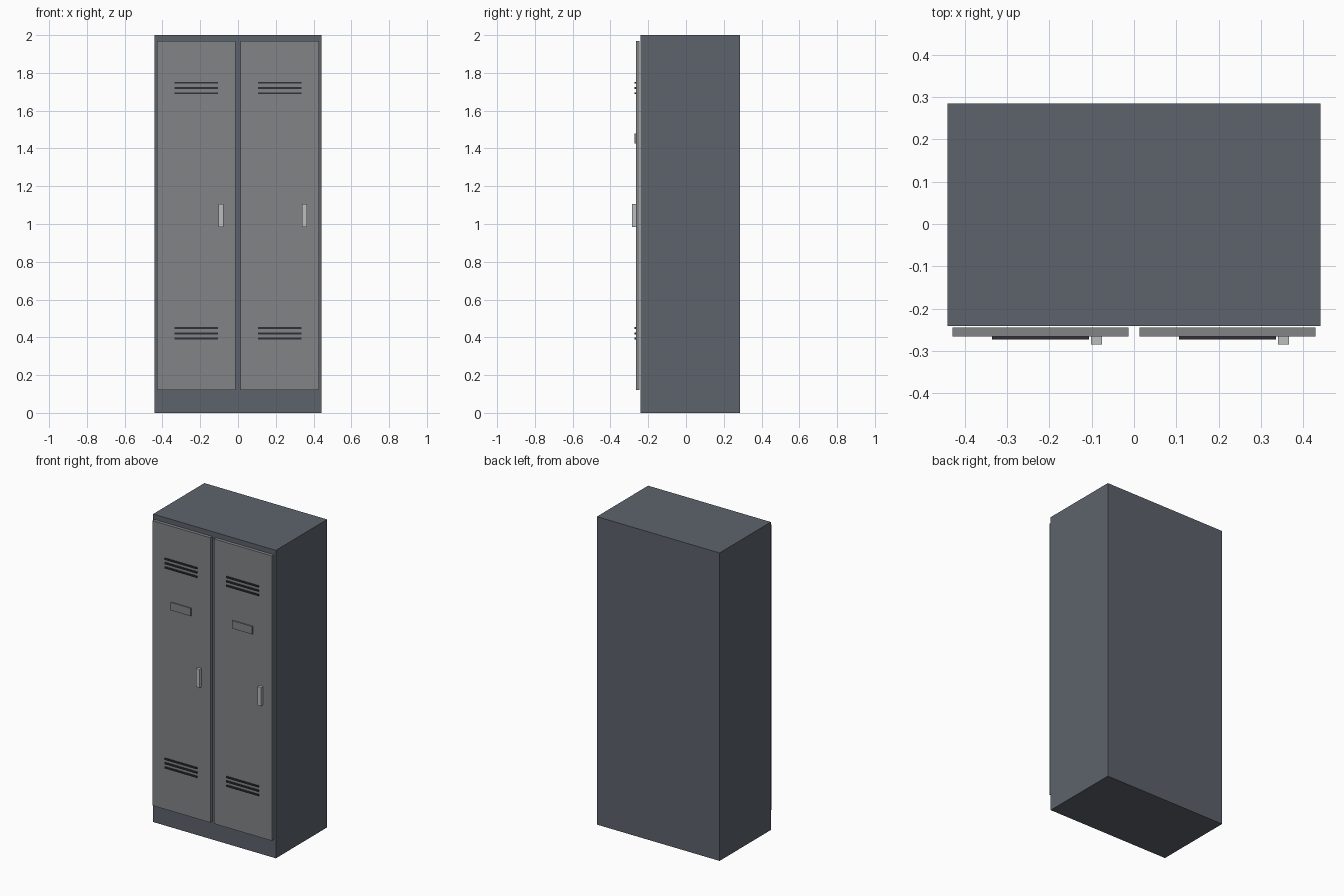
import bpy

if "Cube" in bpy.data.objects:
    bpy.data.objects.remove(bpy.data.objects["Cube"])


def material(name, rgb):
    m = bpy.data.materials.new(name)
    m.diffuse_color = (*rgb, 1)
    m.use_nodes = True
    m.node_tree.nodes["Principled BSDF"].inputs["Base Color"].default_value = m.diffuse_color
    return m


FRAME = material("dark_steel", (0.11, 0.125, 0.15))
DOOR = material("grey_steel", (0.22, 0.23, 0.24))
SLOT = material("slot_black", (0.03, 0.03, 0.035))
METAL = material("bright_metal", (0.5, 0.51, 0.53))


def box(name, x, y, z, mat):
    """Box from (min, max) ranges on each axis."""
    bpy.ops.mesh.primitive_cube_add(size=1, location=[(a + b) / 2 for a, b in (x, y, z)])
    ob = bpy.context.object
    ob.name = name
    ob.scale = [b - a for a, b in (x, y, z)]
    bpy.ops.object.transform_apply(location=False, rotation=False, scale=True)
    ob.data.materials.append(mat)
    return ob


# Cabinet body
box("cabinet_body", (-0.441, 0.441), (-0.241, 0.285), (0, 2), FRAME)

# Two identical doors, both hinged on the left
for side, cx in (("left", -0.221), ("right", 0.221)):
    box(f"{side}_door", (cx - 0.208, cx + 0.208), (-0.266, -0.245), (0.12, 1.97), DOOR)

    # Vent slats, three at the top and three at the bottom
    for level, zc in (("upper", 1.72), ("lower", 0.421)):
        for i in range(3):
            z = zc + (i - 1) * 0.028
            box(f"{side}_{level}_vent_{i + 1}", (cx - 0.115, cx + 0.115),
                (-0.273, -0.264), (z - 0.005, z + 0.005), SLOT)

    # Label plate and handle
    box(f"{side}_label_plate", (cx - 0.072, cx + 0.072), (-0.273, -0.264), (1.427, 1.478), DOOR)
    box(f"{side}_handle", (cx + 0.119, cx + 0.145), (-0.285, -0.264), (0.985, 1.105), METAL)
